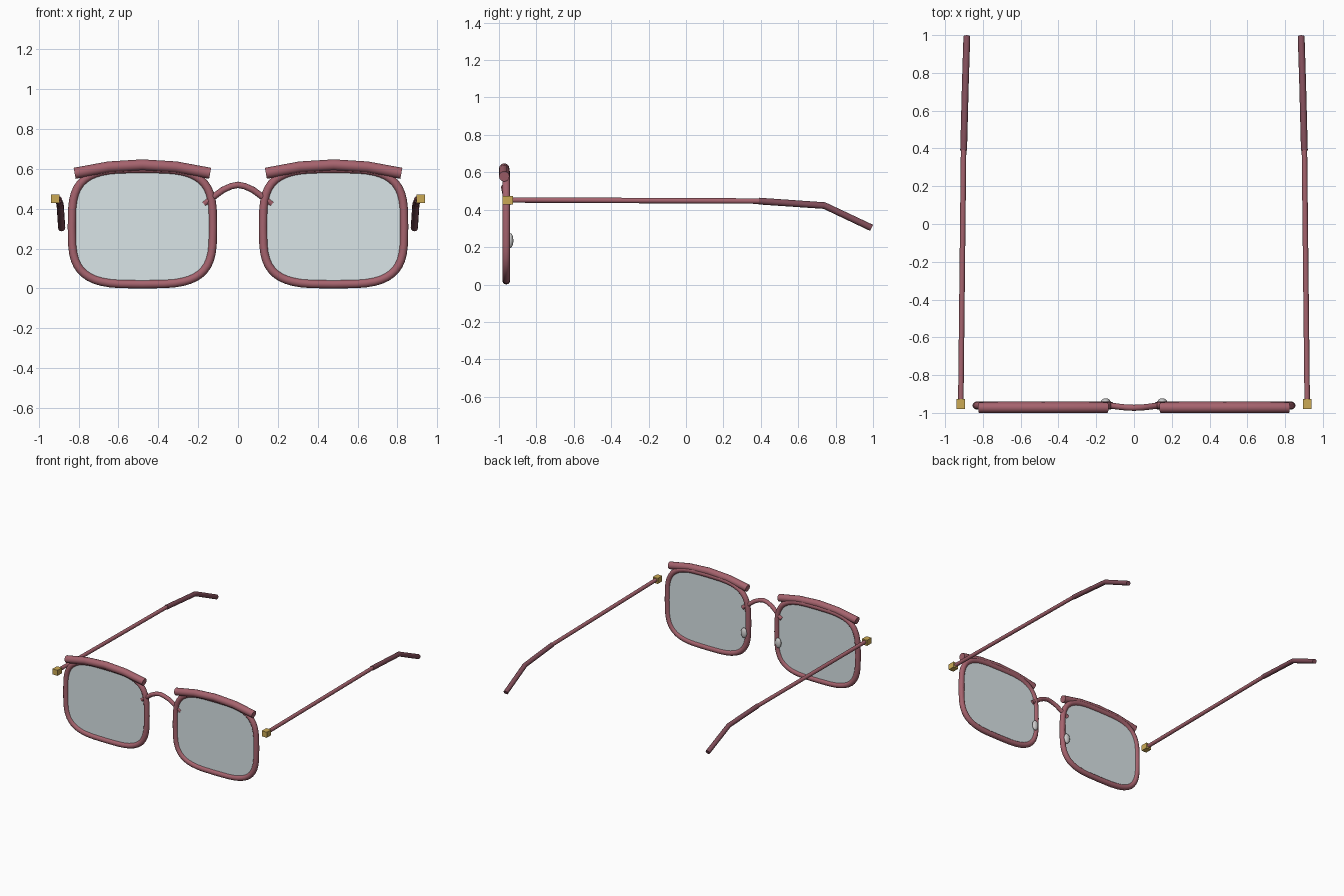
import bpy, bmesh, math
from mathutils import Vector

if "Cube" in bpy.data.objects:
    bpy.data.objects.remove(bpy.data.objects["Cube"])


def material(name, color):
    m = bpy.data.materials.new(name)
    m.diffuse_color = color
    m.use_nodes = True
    m.node_tree.nodes["Principled BSDF"].inputs["Base Color"].default_value = m.diffuse_color
    return m


FRAME = material("frame_rose", (0.38, 0.125, 0.155, 1))
TIP = material("tip_dark_rose", (0.22, 0.075, 0.1, 1))
GOLD = material("hinge_gold", (0.6, 0.4, 0.09, 1))
LENS = material("lens_glass", (0.7, 0.78, 0.8, 0.4))


def finish(obj, mat, smooth=True):
    if mat:
        obj.data.materials.append(mat)
    bpy.ops.object.select_all(action='DESELECT')
    obj.select_set(True)
    bpy.context.view_layer.objects.active = obj
    if smooth:
        bpy.ops.object.shade_smooth_by_angle(angle=math.radians(40))
    return obj


def tube(name, points, radius, mat, cyclic=False):
    """Round tube swept along a polyline, with capped ends."""
    cu = bpy.data.curves.new(name, 'CURVE')
    cu.dimensions = '3D'
    cu.bevel_depth = radius
    cu.bevel_resolution = 4
    cu.use_fill_caps = True
    sp = cu.splines.new('POLY')
    sp.points.add(len(points) - 1)
    for p, co in zip(sp.points, points):
        p.co = (*co, 1)
    sp.use_cyclic_u = cyclic
    obj = bpy.data.objects.new(name, cu)
    bpy.context.collection.objects.link(obj)
    bpy.ops.object.select_all(action='DESELECT')
    obj.select_set(True)
    bpy.context.view_layer.objects.active = obj
    bpy.ops.object.convert(target='MESH')
    return finish(bpy.context.object, mat)


def outline(cx, a, b, y, n=3.5, count=48):
    """Superellipse loop for rim and lens."""
    pts = []
    for i in range(count):
        t = 2 * math.pi * i / count
        c, s = math.cos(t), math.sin(t)
        pts.append(Vector((cx + a * math.copysign(abs(c) ** (2 / n), c), y,
                           0.31 + b * math.copysign(abs(s) ** (2 / n), s))))
    return pts


def lens(name, cx):
    bm = bmesh.new()
    face = bm.faces.new([bm.verts.new(p) for p in outline(cx, 0.352, 0.287, -0.966)])
    ext = bmesh.ops.extrude_face_region(bm, geom=[face])
    bmesh.ops.translate(bm, vec=(0, 0.012, 0),
                        verts=[v for v in ext['geom'] if isinstance(v, bmesh.types.BMVert)])
    bmesh.ops.recalc_face_normals(bm, faces=bm.faces)
    me = bpy.data.meshes.new(name)
    bm.to_mesh(me)
    bm.free()
    obj = bpy.data.objects.new(name, me)
    bpy.context.collection.objects.link(obj)
    finish(obj, LENS)


for side, s in (("left", -1), ("right", 1)):
    cx = 0.48 * s

    # Rim, lens and brow bar
    tube(f"rim_{side}", outline(cx, 0.354, 0.289, -0.961), 0.021, FRAME, True)
    lens(f"lens_{side}", cx)
    brow = [(cx + 0.34 * u, -0.972, 0.578 + 0.042 * (1 - u * u))
            for u in (-1, -0.5, 0, 0.5, 1)]
    tube(f"brow_bar_{side}", brow, 0.028, FRAME)

    # Nose pad
    bpy.ops.mesh.primitive_uv_sphere_add(segments=16, ring_count=10, radius=1,
                                         location=(0.15 * s, -0.94, 0.235))
    pad = bpy.context.object
    pad.name = f"nose_pad_{side}"
    pad.scale = (0.025, 0.017, 0.04)
    finish(pad, None)

    # Hinge block
    bpy.ops.mesh.primitive_cube_add(size=1, location=(0.917 * s, -0.953, 0.45))
    hinge = bpy.context.object
    hinge.name = f"hinge_{side}"
    hinge.scale = (0.044, 0.055, 0.044)
    finish(hinge, GOLD, False)

    # Temple arm and bent ear tip
    tube(f"temple_{side}", [(0.917 * s, -0.95, 0.452), (0.902 * s, 0.42, 0.446)],
         0.0145, FRAME)
    tube(f"ear_tip_{side}", [(0.902 * s, 0.39, 0.446), (0.893 * s, 0.74, 0.422),
                             (0.885 * s, 0.992, 0.303)], 0.018, TIP)

# Arched bridge
half = [(0.17, -0.955, 0.425), (0.075, -0.968, 0.495), (0.035, -0.972, 0.513)]
path = [(-x, y, z) for x, y, z in half] + [(0, -0.973, 0.52)] + half[::-1]
tube("bridge", path, 0.016, FRAME)
